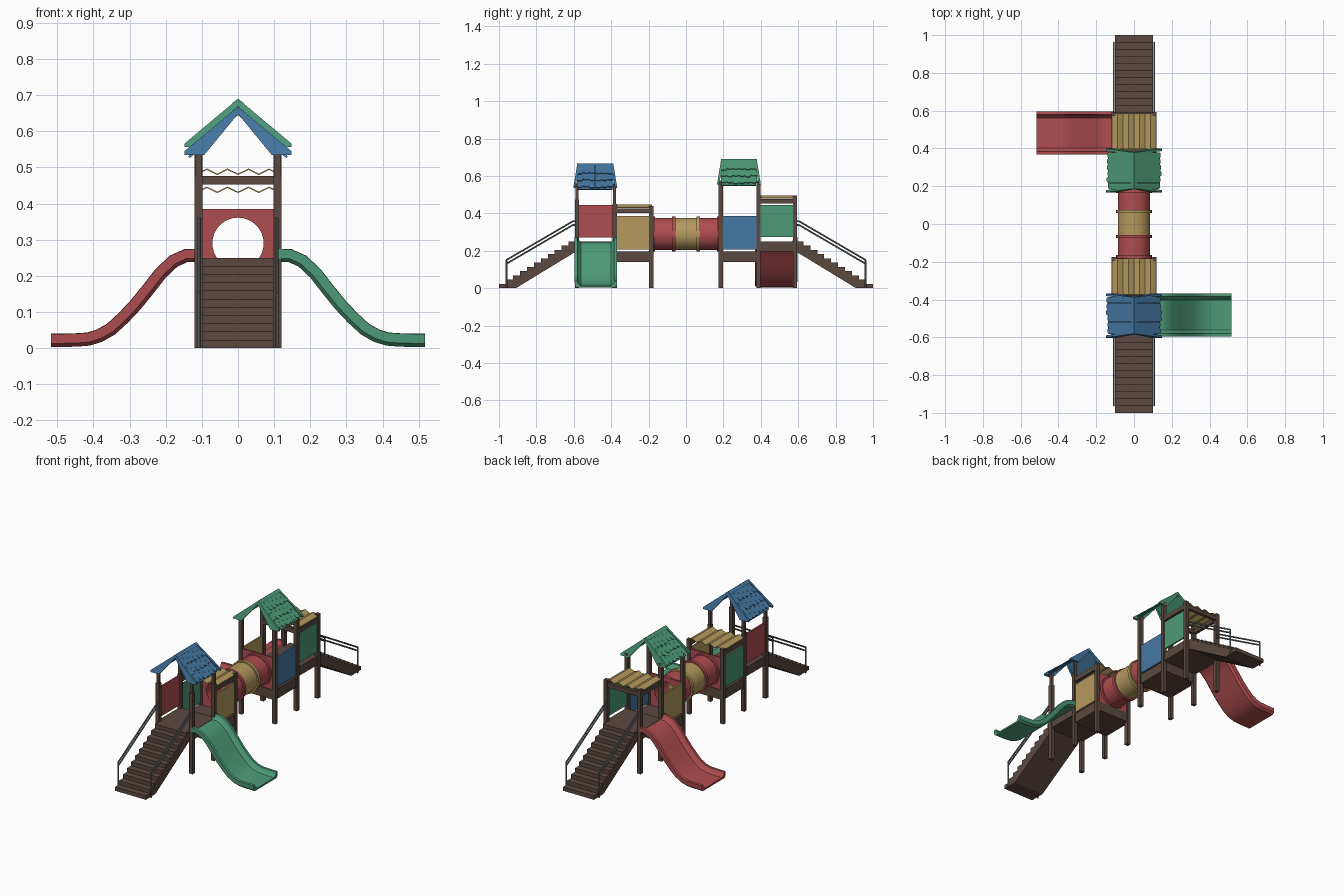
import bpy, bmesh, math, random
from mathutils import Vector

if "Cube" in bpy.data.objects:
    bpy.data.objects.remove(bpy.data.objects["Cube"])
random.seed(4)


def mat(name, rgb):
    m = bpy.data.materials.new(name)
    m.diffuse_color = (*rgb, 1)
    m.use_nodes = True
    m.node_tree.nodes["Principled BSDF"].inputs["Base Color"].default_value = m.diffuse_color
    return m


BROWN = mat("brown wood", (0.105, 0.066, 0.052))
RED = mat("red plastic", (0.43, 0.075, 0.08))
GREEN = mat("green plastic", (0.075, 0.33, 0.19))
BLUE = mat("blue plastic", (0.06, 0.19, 0.37))
YELLOW = mat("yellow plastic", (0.46, 0.32, 0.11))
GREY = mat("grey metal", (0.17, 0.19, 0.19))


def finish(name, bm, m, smooth=False):
    bmesh.ops.recalc_face_normals(bm, faces=bm.faces)
    me = bpy.data.meshes.new(name)
    bm.to_mesh(me)
    bm.free()
    me.materials.append(m)
    ob = bpy.data.objects.new(name, me)
    bpy.context.collection.objects.link(ob)
    if smooth:
        bpy.ops.object.select_all(action='DESELECT')
        ob.select_set(True)
        bpy.context.view_layer.objects.active = ob
        bpy.ops.object.shade_smooth_by_angle(angle=math.radians(35))
    return ob


def add_loft(bm, loops, cyclic=False):
    """Skin closed loops of points; cap the ends unless cyclic."""
    vs = [[bm.verts.new(p) for p in lp] for lp in loops]
    n = len(vs[0])
    pairs = list(zip(vs, vs[1:])) + ([(vs[-1], vs[0])] if cyclic else [])
    for a, b in pairs:
        for i in range(n):
            j = (i + 1) % n
            bm.faces.new((a[i], a[j], b[j], b[i]))
    if not cyclic:
        bm.faces.new(vs[0])
        bm.faces.new(vs[-1])


def loft(name, loops, m, cyclic=False, smooth=False):
    bm = bmesh.new()
    add_loft(bm, loops, cyclic)
    return finish(name, bm, m, smooth)


def box(name, x, y, z, m):
    corners = [(x[0], y[0]), (x[1], y[0]), (x[1], y[1]), (x[0], y[1])]
    return loft(name, [[(a, b, h) for a, b in corners] for h in z], m)


def rod(name, p, q, r, m):
    p, q = Vector(p), Vector(q)
    rot = (q - p).to_track_quat('Z', 'Y')
    circ = [rot @ Vector((r * math.cos(t * math.pi / 4), r * math.sin(t * math.pi / 4), 0)) for t in range(8)]
    return loft(name, [[c + e for c in circ] for e in (p, q)], m, smooth=True)


# Square posts: (y, top of thick part, top of thin part)
for s, side in ((-1, "left"), (1, "right")):
    for k, (y, top, thin) in enumerate([(-0.583, 0.475, 0.56), (-0.381, 0.45, 0.56), (-0.186, 0.44, 0),
                                        (0.186, 0.575, 0), (0.388, 0.575, 0), (0.583, 0.495, 0)]):
        x = s * 0.109
        box(f"post_{side}_{k}", (x - 0.011, x + 0.011), (y - 0.011, y + 0.011), (0, top), BROWN)
        if thin:
            box(f"roof_post_{side}_{k}", (x - 0.008, x + 0.008), (y - 0.008, y + 0.008), (top, thin), BROWN)

# Decks, high beside the stairs and low beside the tunnel
for name, y, z in (("front_high_deck", (-0.592, -0.376), (0.197, 0.25)),
                   ("front_low_deck", (-0.376, -0.178), (0.14, 0.197)),
                   ("back_low_deck", (0.178, 0.393), (0.14, 0.197)),
                   ("back_high_deck", (0.393, 0.592), (0.197, 0.25))):
    box(name, (-0.115, 0.115), y, z, BROWN)

# Side panels: side, y range, z range
for name, s, y, z, m in (("front_red_panel", -1, (-0.572, -0.385), (0.27, 0.445), RED),
                         ("front_yellow_panel", 1, (-0.371, -0.197), (0.208, 0.385), YELLOW),
                         ("front_green_panel", -1, (-0.371, -0.197), (0.208, 0.385), GREEN),
                         ("back_blue_panel", 1, (0.197, 0.377), (0.208, 0.385), BLUE),
                         ("back_yellow_panel", -1, (0.197, 0.377), (0.208, 0.385), YELLOW),
                         ("back_green_panel", 1, (0.399, 0.572), (0.273, 0.445), GREEN)):
    box(name, sorted((s * 0.105, s * 0.114)), y, z, m)

# Flat corrugated roofs on their beams
for name, y0, y1, zb in (("front", -0.372, -0.182, 0.403), ("back", 0.397, 0.585, 0.453)):
    for s in (-1, 1):
        box(f"{name}_roof_beam_{s}", sorted((s * 0.1, s * 0.118)), (y0, y1), (zb, zb + 0.023), BROWN)
    top = [(-0.115 + i * 0.02875, zb + 0.026 + (0.014 if i % 2 else 0)) for i in range(9)]
    prof = top + [(x, z + 0.004) for x, z in reversed(top)]
    loft(f"{name}_corrugated_roof", [[(x, y, z) for x, z in prof] for y in (y0, y1)], YELLOW)
for y in (0.388, 0.583):
    box("back_cross_beam", (-0.1, 0.1), (y - 0.009, y + 0.009), (0.453, 0.476), BROWN)


# Gabled roofs: slabs, leaning gable boards and rounded shingles
def gabled_roof(name, y0, y1, zt, zb, m):
    yc, half = (y0 + y1) / 2, (y1 - y0) / 2
    down = Vector((0.148, 0, zb - zt)).normalized()
    bm = bmesh.new()
    for s in (-1, 1):
        d = Vector((s * down.x, 0, down.z))
        n = Vector((-s * down.z, 0, down.x))
        o = Vector((0, yc, zt - 0.014))
        # slab
        sec = [o, o + d * 0.185, o + d * 0.185 - n * 0.006, o - Vector((0, 0, 0.009))]
        add_loft(bm, [[p + Vector((0, e * (half - 0.005), 0)) for p in sec] for e in (-1, 1)])
        # gable boards
        shape = [(0, zt), (s * 0.148, zb + 0.01), (s * 0.148, zb), (s * 0.093, zb), (0, zt - 0.02)]
        for e in (-1, 1):
            add_loft(bm, [[(x, yc + e * (half - 0.002 + t + 0.022 * (zt - z) / (zt - zb)), z) for x, z in shape]
                          for t in (-0.012, 0)])
        # shingles, lower rows first
        w = 2 * half / 6
        for row in range(3):
            for c in range(6):
                u = -half + (c + 0.5) * w
                ln = 0.068 + random.uniform(-0.006, 0.006)
                out = [(-0.49 * w, 0), (0.49 * w, 0), (0.49 * w, ln - 0.008), (0.25 * w, ln),
                       (-0.25 * w, ln), (-0.49 * w, ln - 0.008)]
                start = 0.004 + row * 0.055
                loops = []
                for h in (0, 0.005):
                    loops.append([o + d * (start + b) + n * (h + 0.001 + 0.09 * b) + Vector((0, u + a, 0))
                                  for a, b in out])
                add_loft(bm, loops)
    cap = [(0, zt), (0.016, zt - 0.012), (0, zt - 0.014), (-0.016, zt - 0.012)]
    add_loft(bm, [[(x, yc + e * half, z) for x, z in cap] for e in (-1, 1)])
    finish(name, bm, m)


gabled_roof("blue_gabled_roof", -0.583, -0.387, 0.668, 0.535, BLUE)
gabled_roof("green_gabled_roof", 0.186, 0.38, 0.69, 0.556, GREEN)

# Crawl tunnel: rings with wall thickness, and end panels with a round hole
ANG = [i * math.tau / 32 for i in range(32)]
CZ = 0.29


def circle(r, y):
    return [(r * math.cos(a), y, CZ + r * math.sin(a)) for a in ANG]


def ring(name, y0, y1, ro, ri, m):
    loft(name, [circle(ro, y0), circle(ro, y1), circle(ri, y1), circle(ri, y0)], m, True, True)


ring("tunnel_front", -0.18, -0.062, 0.086, 0.074, RED)
ring("tunnel_middle", -0.062, 0.062, 0.086, 0.074, YELLOW)
ring("tunnel_back", 0.062, 0.18, 0.086, 0.074, RED)
for s in (-1, 1):
    ring("tunnel_joint", s * 0.066 - 0.009, s * 0.066 + 0.009, 0.094, 0.08, YELLOW if s > 0 else RED)
    ring("tunnel_end_flange", s * 0.172 - 0.007, s * 0.172 + 0.007, 0.094, 0.075, RED)

    def rect(y):
        pts = []
        for a in ANG:
            c, t = math.cos(a), math.sin(a)
            k = max(abs(c), abs(t))
            pts.append((0.099 * c / k, y, CZ + 0.095 * t / k))
        return pts
    ya, yb = s * 0.181, s * 0.191
    loft("tunnel_end_panel", [rect(ya), rect(yb), circle(0.071, yb), circle(0.071, ya)], RED, True)

# Stairs with hand rails, mirrored front and back
for s, name in ((-1, "front"), (1, "back")):
    N, y0, y1, rise = 11, 1.0, 0.59, 0.25 / 11
    run = (y0 - y1) / N
    prof = [(y0, 0)]
    for i in range(N):
        prof += [(y0 - i * run, (i + 1) * rise), (y0 - (i + 1) * run, (i + 1) * rise)]
    prof += [(y1, 0.195), (0.91, 0)]
    loft(f"{name}_stairs", [[(x, s * y, z) for y, z in prof] for x in (-0.1, 0.1)], BROWN)
    for x in (-0.107, 0.107):
        rod(f"{name}_rail_post", (x, s * 0.96, 0), (x, s * 0.96, 0.152), 0.005, GREY)
        for dz in (0, 0.02):
            rod(f"{name}_hand_rail", (x, s * 0.962, 0.15 - dz), (x, s * 0.605, 0.358 - dz), 0.0045, GREY)
            rod(f"{name}_rail_end", (x, s * 0.606, 0.358 - dz), (x, s * 0.585, 0.358 - dz), 0.0045, GREY)

# Slides: a channel cross-section swept down an S curve
half_sec = [(0.1, 0), (0.112, 0.01), (0.113, 0.036), (0.098, 0.037), (0.094, 0.022), (0.08, 0.01)]
sec = half_sec + [(-y, h) for y, h in reversed(half_sec)]
path = [(0.108, 0.238), (0.14, 0.238), (0.167, 0.226), (0.2, 0.195), (0.235, 0.15), (0.27, 0.107),
        (0.305, 0.07), (0.34, 0.038), (0.375, 0.018), (0.41, 0.007), (0.45, 0.004), (0.517, 0.003)]
for s, name, m in ((1, "green_slide", GREEN), (-1, "red_slide", RED)):
    loops = []
    for i, (x, z) in enumerate(path):
        a, b = path[max(i - 1, 0)], path[min(i + 1, len(path) - 1)]
        t = Vector((b[0] - a[0], b[1] - a[1])).normalized()
        if i in (0, len(path) - 1):
            t = Vector((1, 0))
        loops.append([(s * (x - t.y * h), s * (y - 0.482), z + t.x * h) for y, h in sec])
    loft(name, loops, m, smooth=True)
